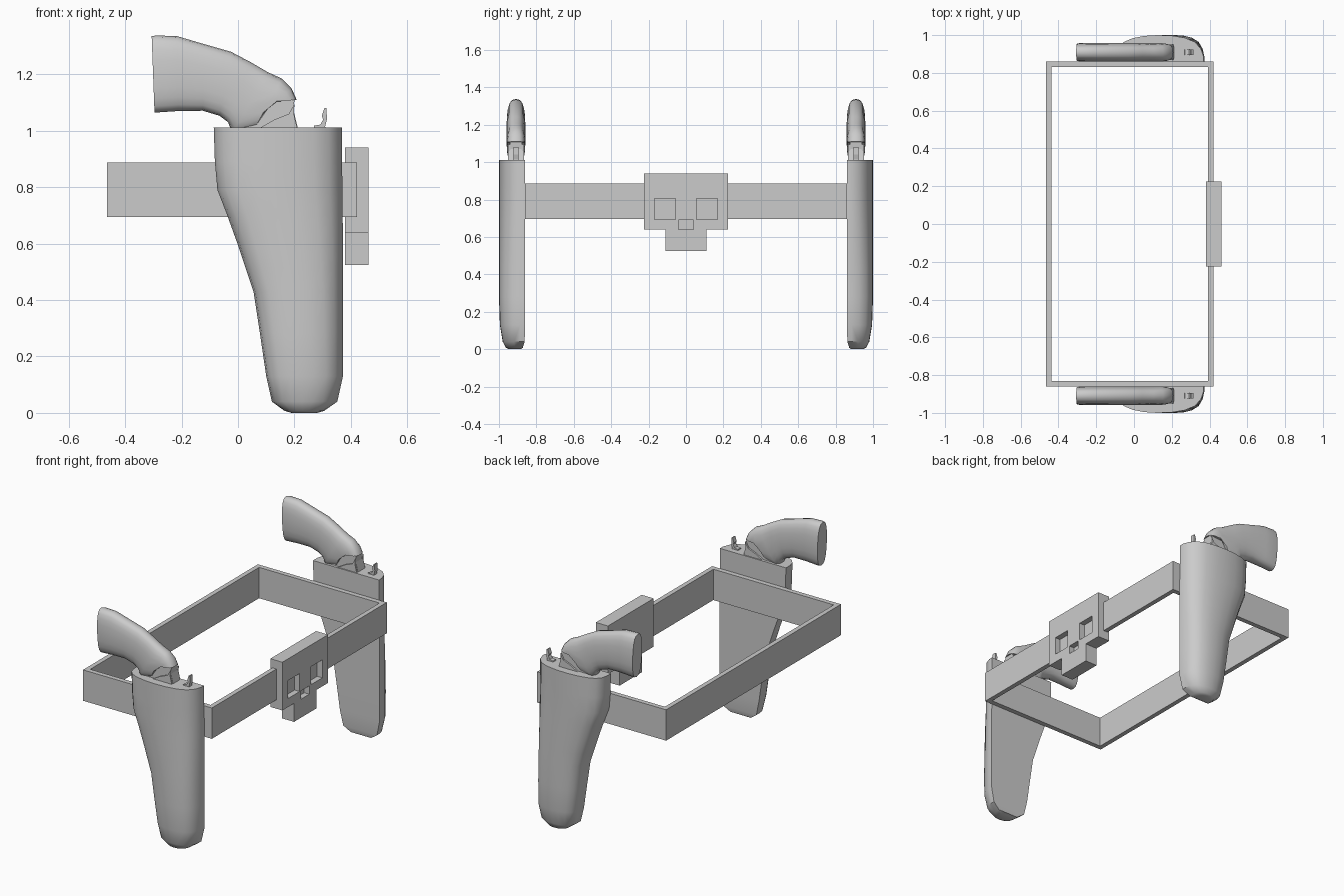
import bpy, bmesh
from math import sin, cos, pi, radians, copysign
from mathutils import Vector

if "Cube" in bpy.data.objects:
    bpy.data.objects.remove(bpy.data.objects["Cube"])

GUN_Y = -0.909   # centre plane of the near-side gun


def finish(name, bm, smooth=None, mirror=False):
    bmesh.ops.recalc_face_normals(bm, faces=bm.faces)
    me = bpy.data.meshes.new(name)
    bm.to_mesh(me)
    bm.free()
    ob = bpy.data.objects.new(name, me)
    bpy.context.collection.objects.link(ob)
    if smooth:
        bpy.ops.object.select_all(action='DESELECT')
        ob.select_set(True)
        bpy.context.view_layer.objects.active = ob
        bpy.ops.object.shade_smooth_by_angle(angle=radians(smooth))
    if mirror:
        m = ob.modifiers.new("other_side", 'MIRROR')
        m.use_axis = (False, True, False)
        m.use_mirror_merge = False
    return ob


def loft(name, rings, cyclic=False, **kw):
    """Skin a list of equal-length point rings; cap ends unless cyclic."""
    bm = bmesh.new()
    vs = [[bm.verts.new(p) for p in r] for r in rings]
    n, k = len(vs), len(vs[0])
    for i in range(n if cyclic else n - 1):
        a, b = vs[i], vs[(i + 1) % n]
        for j in range(k):
            bm.faces.new((a[j], a[(j + 1) % k], b[(j + 1) % k], b[j]))
    if not cyclic:
        bm.faces.new(vs[0])
        bm.faces.new(vs[-1])
    return finish(name, bm, **kw)


def plate(name, pts, y, half, **kw):
    """Side profile in x/z, given thickness in y."""
    return loft(name, [[(px, y + s * half, pz) for px, pz in pts] for s in (-1, 1)], **kw)


# Belt: rectangular hoop
def rect(x0, x1, y, z):
    return [(x0, -y, z), (x1, -y, z), (x1, y, z), (x0, y, z)]


Z0, Z1 = 0.695, 0.887
loft("belt", [rect(-0.465, 0.422, 0.86, Z0), rect(-0.465, 0.422, 0.86, Z1),
              rect(-0.436, 0.393, 0.83, Z1), rect(-0.436, 0.393, 0.83, Z0)], cyclic=True)

# Skull buckle: wide head with narrower jaw
half = [(0.225, 0.94), (0.225, 0.64), (0.11, 0.64), (0.11, 0.525)]
outline = half + [(-y, z) for y, z in reversed(half)]
buckle = loft("skull_buckle", [[(x, y, z) for y, z in outline] for x in (0.38, 0.463)])

# Eye and nose recesses
for name, y0, y1, z0, z1 in (("left_eye", -0.168, -0.055, 0.693, 0.805),
                             ("right_eye", 0.055, 0.168, 0.693, 0.805),
                             ("nose", -0.04, 0.04, 0.64, 0.692)):
    cut = loft(name + "_cutter", [[(x, y0, z0), (x, y1, z0), (x, y1, z1), (x, y0, z1)]
                                  for x in (0.428, 0.5)])
    cut.hide_render = True
    cut.hide_viewport = True
    b = buckle.modifiers.new(name, 'BOOLEAN')
    b.operation = 'DIFFERENCE'
    b.solver = 'EXACT'
    b.object = cut

# Holster: D-shaped section (u along x, v outward), flat against the belt
section = [(0, 0), (0, 0.3), (0.02, 0.55), (0.07, 0.74), (0.17, 0.88), (0.31, 0.97), (0.46, 1),
           (0.62, 0.985), (0.78, 0.9), (0.9, 0.74), (0.97, 0.48), (1, 0.2), (1, 0)]
# z, x start, x end, inner y, outer y
levels = [(0.0, 0.19, 0.28, 0.885, 0.945), (0.007, 0.165, 0.305, 0.873, 0.962),
          (0.04, 0.12, 0.352, 0.863, 0.98), (0.13, 0.1, 0.372, 0.86, 0.995),
          (0.28, 0.078, 0.372, 0.86, 1.0), (0.43, 0.055, 0.372, 0.86, 1.0),
          (0.51, 0.028, 0.372, 0.86, 1.0), (0.6, -0.002, 0.372, 0.86, 1.0),
          (0.7, -0.038, 0.371, 0.86, 1.0), (0.79, -0.073, 0.37, 0.86, 1.0),
          (0.89, -0.082, 0.369, 0.86, 1.0), (1.012, -0.086, 0.368, 0.86, 1.0)]
loft("holster", [[(a + u * (b - a), -(yi + v * (yo - yi)), z) for u, v in section]
                 for z, a, b, yi, yo in levels], smooth=40, mirror=True)

# Revolver grip: rounded sections between matching back and belly points
stations = [((-0.306, 1.335), (-0.296, 1.065), 0.046), ((-0.29, 1.338), (-0.285, 1.065), 0.049),
            ((-0.215, 1.335), (-0.21, 1.07), 0.05), ((-0.12, 1.307), (-0.125, 1.071), 0.05),
            ((-0.025, 1.28), (-0.065, 1.053), 0.05), ((0.045, 1.243), (-0.035, 1.03), 0.05),
            ((0.105, 1.208), (-0.02, 0.99), 0.05), ((0.155, 1.185), (0.06, 1.01), 0.05),
            ((0.19, 1.15), (0.085, 1.06), 0.049), ((0.208, 1.11), (0.105, 1.1), 0.046)]
rings = []
for top, bot, w in stations:
    t, b = Vector(top), Vector(bot)
    ring = []
    for i in range(20):
        a = 2 * pi * i / 20
        c, s = cos(a), sin(a)
        p = (t + b) / 2 + (t - b) / 2 * copysign(abs(c) ** 0.85, c)
        ring.append((p.x, GUN_Y + w * copysign(abs(s) ** 0.7, s), p.y))
    rings.append(ring)
loft("revolver_grip", rings, smooth=45, mirror=True)

# Metal frame showing below the grip
plate("revolver_frame", [(-0.02, 0.96), (0.02, 1.03), (0.09, 1.09), (0.13, 1.12), (0.2, 1.11),
                         (0.197, 1.07), (0.212, 1.01), (0.212, 0.96)], GUN_Y, 0.032, mirror=True)

# Slim side straps over the frame edge
for s in (-1, 1):
    plate("frame_strap", [(0.06, 1.0), (0.13, 1.04), (0.18, 1.06), (0.2, 1.095), (0.198, 1.06),
                          (0.212, 1.0)], GUN_Y + s * 0.036, 0.006, mirror=True)

# Hammer with curved spur
plate("hammer", [(0.26, 0.98), (0.27, 1.018), (0.292, 1.022), (0.302, 1.04), (0.297, 1.052),
                 (0.306, 1.08), (0.314, 1.08), (0.315, 1.04), (0.309, 1.015), (0.318, 0.98)],
      GUN_Y, 0.014, mirror=True)
